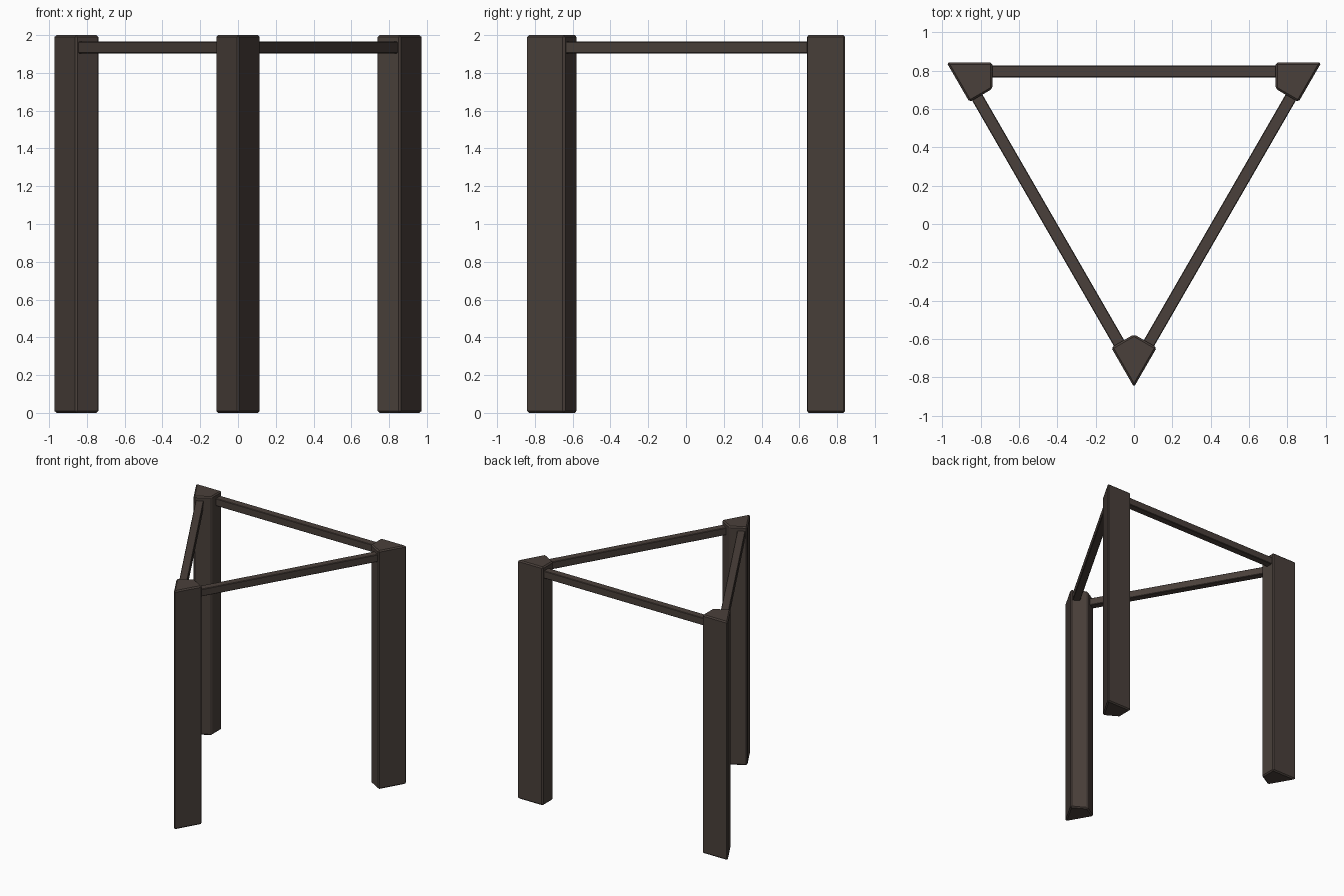
import bpy, bmesh, math
from mathutils import Matrix, Vector

if "Cube" in bpy.data.objects:
    bpy.data.objects.remove(bpy.data.objects["Cube"])

HALF = 0.977                      # half side of the outer triangle
BACK = 0.842                      # y of the straight back side
CY = BACK - HALF / math.sqrt(3)   # triangle centre on y
SIDE = 0.238                      # leg face width
TIP = BACK - HALF * math.sqrt(3)  # front corner

wood = bpy.data.materials.new("dark_brown_wood")
wood.diffuse_color = (0.068, 0.051, 0.043, 1)
wood.use_nodes = True
wood.node_tree.nodes["Principled BSDF"].inputs["Base Color"].default_value = wood.diffuse_color


def prism(name, profile, z0, z1, turn, bevel):
    """Extrude a flat outline in z, chamfer it, turn it about the triangle centre."""
    bm = bmesh.new()
    base = bm.faces.new([bm.verts.new((x, y, z0)) for x, y in profile])
    up = bmesh.ops.extrude_face_region(bm, geom=[base])
    top = [v for v in up["geom"] if isinstance(v, bmesh.types.BMVert)]
    bmesh.ops.translate(bm, verts=top, vec=(0, 0, z1 - z0))
    bmesh.ops.bevel(bm, geom=bm.edges[:], offset=bevel, segments=1,
                    affect='EDGES', clamp_overlap=True)
    bmesh.ops.recalc_face_normals(bm, faces=bm.faces[:])
    bmesh.ops.rotate(bm, verts=bm.verts[:], cent=Vector((0, CY, 0)),
                     matrix=Matrix.Rotation(turn, 3, 'Z'))
    mesh = bpy.data.meshes.new(name)
    bm.to_mesh(mesh)
    bm.free()
    mesh.materials.append(wood)
    ob = bpy.data.objects.new(name, mesh)
    bpy.context.collection.objects.link(ob)


# Kite-shaped leg section, point outward, and a square rail along the back
c, s = SIDE * 0.5, SIDE * math.sin(math.radians(60))
kite = [(0, TIP), (c, TIP + s), (0, TIP + SIDE / math.cos(math.radians(30))), (-c, TIP + s)]
rail = [(-0.80, 0.764), (0.80, 0.764), (0.80, 0.826), (-0.80, 0.826)]

legs = ["front_leg", "back_right_leg", "back_left_leg"]
rails = ["back_rail", "left_rail", "right_rail"]
for i in range(3):
    turn = math.radians(120 * i)
    prism(legs[i], kite, 0.0, 2.0, turn, 0.01)
    prism(rails[i], rail, 1.903, 1.965, turn, 0.004)
